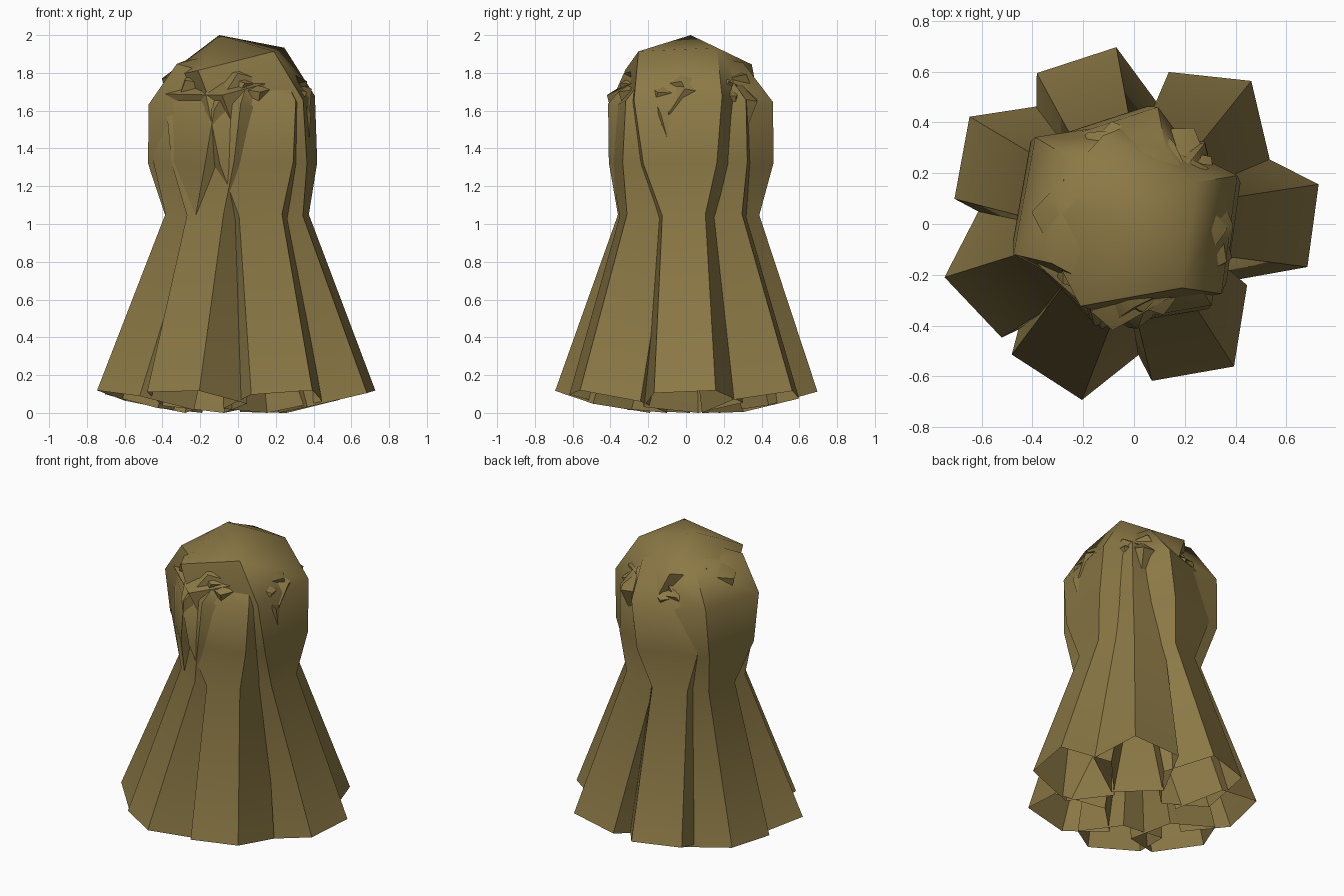
import bpy, bmesh, math
from mathutils import Vector

if "Cube" in bpy.data.objects:
    bpy.data.objects.remove(bpy.data.objects["Cube"])

# one flat straw-brown colour
straw = bpy.data.materials.new("straw_brown")
straw.diffuse_color = (0.26, 0.19, 0.06, 1)
straw.use_nodes = True
straw.node_tree.nodes["Principled BSDF"].inputs["Base Color"].default_value = straw.diffuse_color

SIDES = 5
# shared strand profile, crown to waist: centre radius, height, section radius, tilt (degrees)
PROFILE = [(-0.06, 1.855, 0.357, 14), (0.065, 1.59, 0.40, 14),
           (0.125, 1.30, 0.335, 5), (0.205, 1.02, 0.196, 10)]
TIP_SIZE, TIP_TILT = 0.28, 13

# strands: direction, direction one flat side faces, tip radius, crown offset, crown drop
STRANDS = [(3, -8, 0.487, 0.0, 0.0), (52, 12.5, 0.456, -0.03, -0.10),
           (110, 108, 0.463, 0.03, -0.07), (154, 170, 0.511, 0.07, -0.06),
           (200, 224, 0.506, 0.0, -0.10), (242, 237, 0.474, -0.04, -0.12),
           (298, 279.5, 0.42, -0.01, -0.10)]


def ring(bm, direction, facing, r, z, size, tilt):
    """Pentagon cross-section standing across the strand."""
    th = math.radians(direction)
    out = Vector((math.cos(th), math.sin(th), 0))
    side = Vector((-math.sin(th), math.cos(th), 0))
    e = math.radians(tilt)
    u = out * math.cos(e) + Vector((0, 0, math.sin(e)))
    centre = out * r + Vector((0, 0, z))
    verts = []
    for k in range(SIDES):
        a = math.radians(facing - direction + (k + 0.5) * 360 / SIDES)
        verts.append(bm.verts.new(centre + (u * math.cos(a) + side * math.sin(a)) * size))
    return verts


def strand(index, direction, facing, tip_r, offset, drop):
    bm = bmesh.new()
    th = math.radians(direction)
    rings = []
    for i, (r, z, size, tilt) in enumerate(PROFILE):
        rings.append(ring(bm, direction, facing, r + (offset if i < 3 else offset * 0.4),
                          z + (drop if i < 1 else drop * 0.3 if i < 2 else 0), size, tilt))
    # open slanted tip, lowest corner resting on the ground
    tip = ring(bm, direction, facing, tip_r, 0, TIP_SIZE, TIP_TILT)
    low = min(v.co.z for v in tip)
    for v in tip:
        v.co.z -= low
    rings.append(tip)
    # pointed crown
    ar = -0.1 + offset
    apex = bm.verts.new((ar * math.cos(th), ar * math.sin(th) + 0.03, 2.0 + drop))
    for k in range(SIDES):
        n = (k + 1) % SIDES
        bm.faces.new((apex, rings[0][k], rings[0][n]))
        for a, b in zip(rings, rings[1:]):
            bm.faces.new((a[k], b[k], b[n], a[n]))
    bmesh.ops.recalc_face_normals(bm, faces=bm.faces[:])
    name = f"strand_{index + 1}"
    mesh = bpy.data.meshes.new(name)
    bm.to_mesh(mesh)
    bm.free()
    mesh.materials.append(straw)
    obj = bpy.data.objects.new(name, mesh)
    bpy.context.collection.objects.link(obj)
    return obj


# seven hanging strands around the crown
for i, spec in enumerate(STRANDS):
    o = strand(i, *spec)
    bpy.ops.object.select_all(action='DESELECT')
    o.select_set(True)
    bpy.context.view_layer.objects.active = o
    bpy.ops.object.shade_smooth_by_angle(angle=math.radians(50))
